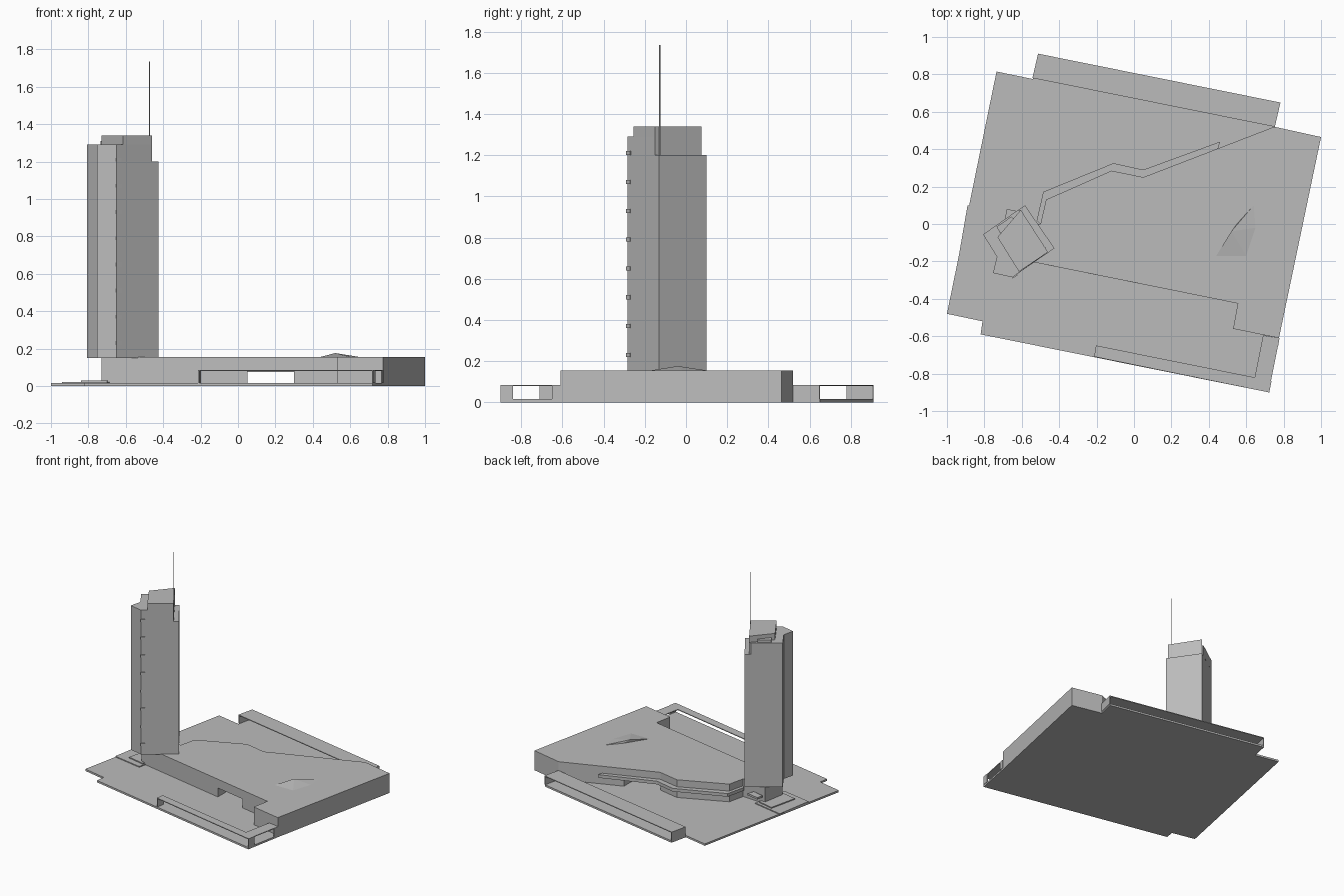
import bpy, bmesh, math
from mathutils import Vector

if "Cube" in bpy.data.objects:
    bpy.data.objects.remove(bpy.data.objects["Cube"], do_unlink=True)

GREY = (0.5, 0.5, 0.5, 1)
mat = bpy.data.materials.new("plain grey")
mat.use_nodes = True
mat.diffuse_color = GREY
mat.node_tree.nodes["Principled BSDF"].inputs["Base Color"].default_value = GREY


def prism(name, outline, bottom, top):
    """Extrude a plan outline between two heights."""
    bm = bmesh.new()
    face = bm.faces.new([bm.verts.new((x, y, bottom)) for x, y in outline])
    new = bmesh.ops.extrude_face_region(bm, geom=[face])["geom"]
    bmesh.ops.translate(bm, vec=(0, 0, top - bottom),
                        verts=[v for v in new if isinstance(v, bmesh.types.BMVert)])
    bmesh.ops.recalc_face_normals(bm, faces=bm.faces)
    mesh = bpy.data.meshes.new(name)
    bm.to_mesh(mesh)
    bm.free()
    mesh.materials.append(mat)
    obj = bpy.data.objects.new(name, mesh)
    bpy.context.collection.objects.link(obj)
    return obj


def fin(name, start, end, bottom, top, thick=0.006):
    """Thin upright wall between two plan points."""
    a, b = Vector(start), Vector(end)
    d = (b - a).normalized() * thick / 2
    n = Vector((-d.y, d.x))
    return prism(name, [a - n, b - n, b + n, a + n], bottom, top)


FLOOR, LEDGE, ROOF = 0.015, 0.085, 0.155

# Ground plate
prism("ground_plate", [(-1, -.48), (-.81, -.52), (-.82, -.59), (.72, -.9), (.775, -.61),
                       (1, .465), (.75, .52), (.78, .65), (-.51, .91), (-.54, .775),
                       (-.735, .815)], 0, FLOOR)

# Podium: one upper storey on two lower blocks with a passage between
west_side = [(-.12, .285), (-.47, .13), (-.5, 0), (-.7, .01), (-.73, -.165)]
east_side = [(.555, -.425), (.53, -.56), (.775, -.61), (1, .465), (.75, .52)]
prism("podium_upper", east_side + [(.05, .25)] + west_side, LEDGE, ROOF)
prism("podium_west_block", [(.05, -.323), (.05, .25)] + west_side, FLOOR, LEDGE)
prism("podium_east_block", [(.3, -.373)] + east_side + [(.3, .346)], FLOOR, LEDGE)

# Ledge along the bent rear wall
prism("rear_ledge", [(.45, .404), (.46, .44), (.05, .29), (-.11, .325), (-.485, .172),
                     (-.52, .02), (-.5, 0), (-.47, .13), (-.12, .285), (.05, .25)],
      LEDGE - .01, LEDGE + .015)

# Rear canopy carried by its end walls
prism("rear_canopy", [(.75, .52), (.78, .65), (-.51, .91), (-.54, .78)], LEDGE - .006, LEDGE)
fin("rear_canopy_east_wall", (.75, .52), (.78, .65), FLOOR, LEDGE)
fin("rear_canopy_west_wall", (-.54, .78), (-.51, .91), FLOOR, LEDGE)

# L-shaped front canopy and its short walls
prism("front_canopy", [(-.21, -.71), (.72, -.9), (.778, -.61), (.69, -.595),
                       (.645, -.82), (-.2, -.65)], LEDGE - .006, LEDGE)
for name, a, b in (("west", (-.21, -.71), (-.2, -.65)),
                   ("corner", (.72, -.9), (.732, -.84)),
                   ("east", (.768, -.65), (.775, -.61))):
    fin("front_canopy_" + name + "_wall", a, b, FLOOR, LEDGE)

# Entrance terrace on the west side
prism("entrance_terrace", [(-.94, -.19), (-.7, -.235), (-.64, .05), (-.89, .1)], FLOOR, .022)
prism("entrance_step", [(-.84, -.16), (-.7, -.19), (-.66, .03), (-.79, .06)], .022, .03)
prism("entrance_canopy", [(-.69, .03), (-.6, .01), (-.58, .06), (-.68, .08)], .07, LEDGE)

# Tower: shaft, higher west shoulder and crown
crown = [(-.73, -.07), (-.615, -.255), (-.46, -.15), (-.605, .075)]
prism("tower_shaft", [(-.807, -.056), (-.733, -.175), (-.754, -.262), (-.65, -.285),
                      (-.425, -.13), (-.583, .1)], ROOF - .005, 1.2)
prism("tower_shoulder", [(-.807, -.056), (-.733, -.175), (-.754, -.262), (-.65, -.285),
                         (-.615, -.26), (-.46, -.15), (-.605, .075), (-.62, .075)], 1.2, 1.29)
prism("tower_crown", crown, 1.2, 1.34)
prism("roof_plant_box", [(-.715, -.05), (-.63, .01), (-.655, .04), (-.735, -.015)], 1.29, 1.31)

# Small balconies up the front corner
for i in range(8):
    z = .23 + i * .14
    prism("corner_balcony_%d" % (i + 1), [(-.655, -.28), (-.65, -.292), (-.622, -.273),
                                         (-.632, -.262)], z - .01, z + .01)

# Antenna
bpy.ops.mesh.primitive_cylinder_add(vertices=6, radius=.003, depth=.535,
                                    location=(-.473, -.127, 1.4675))
antenna = bpy.context.object
antenna.name = "antenna"
antenna.data.materials.append(mat)

# Low faceted skylight mound on the podium roof
bm = bmesh.new()
ring = [bm.verts.new((x, y, ROOF)) for x, y in
        [(.44, -.17), (.6, -.17), (.65, -.02), (.64, .1), (.55, 0)]]
peak = bm.verts.new((.52, -.04, .176))
for a, b in zip(ring, ring[1:] + ring[:1]):
    bm.faces.new((a, b, peak))
bmesh.ops.recalc_face_normals(bm, faces=bm.faces)
mesh = bpy.data.meshes.new("roof_mound")
bm.to_mesh(mesh)
bm.free()
mesh.materials.append(mat)
bpy.context.collection.objects.link(bpy.data.objects.new("roof_mound", mesh))
